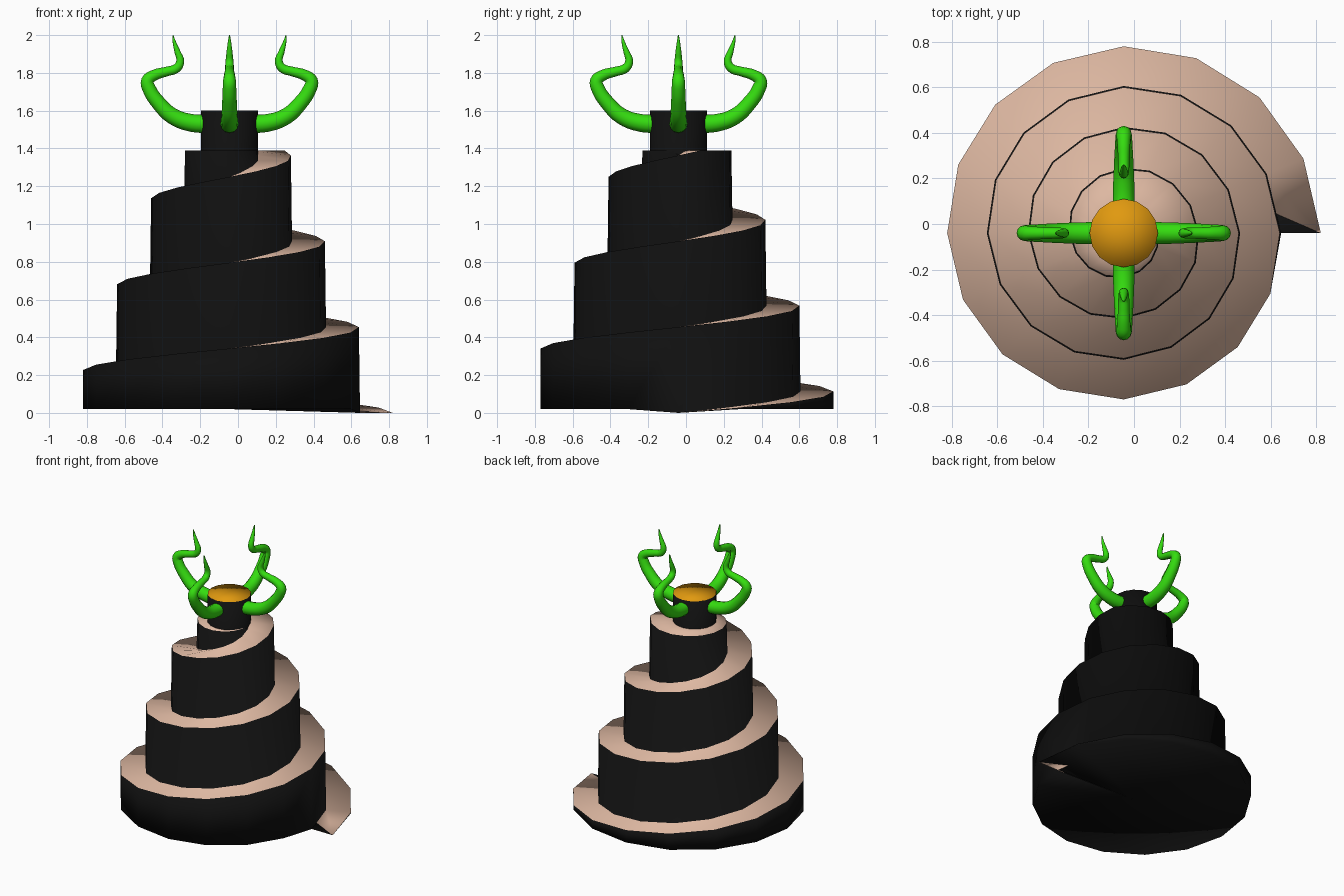
import bpy, bmesh
from math import sin, cos, pi

if "Cube" in bpy.data.objects:
    bpy.data.objects.remove(bpy.data.objects["Cube"])

CX, CY = -0.045, -0.04
SIDES, TURNS = 16, 4
STEPS = SIDES * TURNS
TOP = 1.39


def material(name, rgb):
    m = bpy.data.materials.new(name)
    m.diffuse_color = (*rgb, 1)
    m.use_nodes = True
    m.node_tree.nodes["Principled BSDF"].inputs["Base Color"].default_value = m.diffuse_color
    return m


black = material("black", (0.005, 0.005, 0.005))
tan = material("tan", (0.73, 0.48, 0.36))
green = material("green", (0.035, 0.72, 0.005))
orange = material("orange", (0.75, 0.32, 0.005))


def finish(bm, name, mats):
    bmesh.ops.remove_doubles(bm, verts=bm.verts, dist=0.0005)
    me = bpy.data.meshes.new(name)
    bm.to_mesh(me)
    bm.free()
    for m in mats:
        me.materials.append(m)
    for p in me.polygons:
        p.use_smooth = True
    ob = bpy.data.objects.new(name, me)
    ob.location = (CX, CY, 0)
    bpy.context.collection.objects.link(ob)
    return ob


# Spiral tower: shrinking outer wall with a ramp on top, 16 steps per turn
def radius(i):
    return 0.865 - 0.01125 * i


def height(i):
    return min(TOP, 0.0284 * i)


def point(bm, i, r, z):
    a = 2 * pi * i / SIDES
    return bm.verts.new((r * cos(a), r * sin(a), z))


bm = bmesh.new()
rim, foot = [], []
for i in range(STEPS + 1):
    rim.append(point(bm, i, radius(i), height(i)))
    if i < SIDES:
        foot.append(point(bm, i, radius(i), min(0.02, height(i))))
    else:
        foot.append(point(bm, i, radius(i) + 0.006, height(i - SIDES)))
for i in range(SIDES):      # inner edge of the flat top, hidden in the column
    foot.append(point(bm, i + 1, 0.1, TOP))
centre = bm.verts.new((0, 0, 0.02))
for i in range(STEPS):
    bm.faces.new((foot[i], foot[i + 1], rim[i + 1], rim[i]))
    ramp = bm.faces.new((rim[i], rim[i + 1], foot[i + 1 + SIDES], foot[i + SIDES]))
    ramp.material_index = 1
for i in range(SIDES):
    bm.faces.new((centre, foot[i + 1], foot[i]))
finish(bm, "spiral_tower", [black, tan])

# Column on top with an orange lid
bm = bmesh.new()
low = [point(bm, i, 0.15, 1.2) for i in range(SIDES)]
high = [point(bm, i, 0.15, 1.6) for i in range(SIDES)]
for i in range(SIDES):
    j = (i + 1) % SIDES
    bm.faces.new((low[i], low[j], high[j], high[i]))
hub = bm.verts.new((0, 0, 1.6))
for i in range(SIDES):
    f = bm.faces.new((hub, high[i], high[(i + 1) % SIDES]))
    f.material_index = 1
finish(bm, "top_column", [black, orange])

# Four curled horns: (distance out, height, thickness)
path = [(0.10, 1.53, .049), (0.20, 1.535, .047), (0.30, 1.57, .043),
        (0.375, 1.64, .039), (0.425, 1.715, .036), (0.434, 1.758, .034),
        (0.40, 1.787, .029), (0.33, 1.808, .025), (0.28, 1.825, .024),
        (0.261, 1.86, .021), (0.275, 1.91, .016), (0.29, 1.955, .010),
        (0.30, 1.999, .003)]
cu = bpy.data.curves.new("horn", 'CURVE')
cu.dimensions = '3D'
cu.bevel_depth = 1
cu.bevel_resolution = 4
cu.resolution_u = 4
cu.use_fill_caps = True
cu.materials.append(green)
sp = cu.splines.new('BEZIER')
sp.bezier_points.add(len(path) - 1)
for bp, (r, z, t) in zip(sp.bezier_points, path):
    bp.co = (r, 0, z)
    bp.radius = t
    bp.handle_left_type = bp.handle_right_type = 'AUTO'
for k, side in enumerate(("right", "back", "left", "front")):
    ob = bpy.data.objects.new("horn_" + side, cu)
    ob.location = (CX, CY, 0)
    ob.rotation_euler[2] = k * pi / 2
    bpy.context.collection.objects.link(ob)
